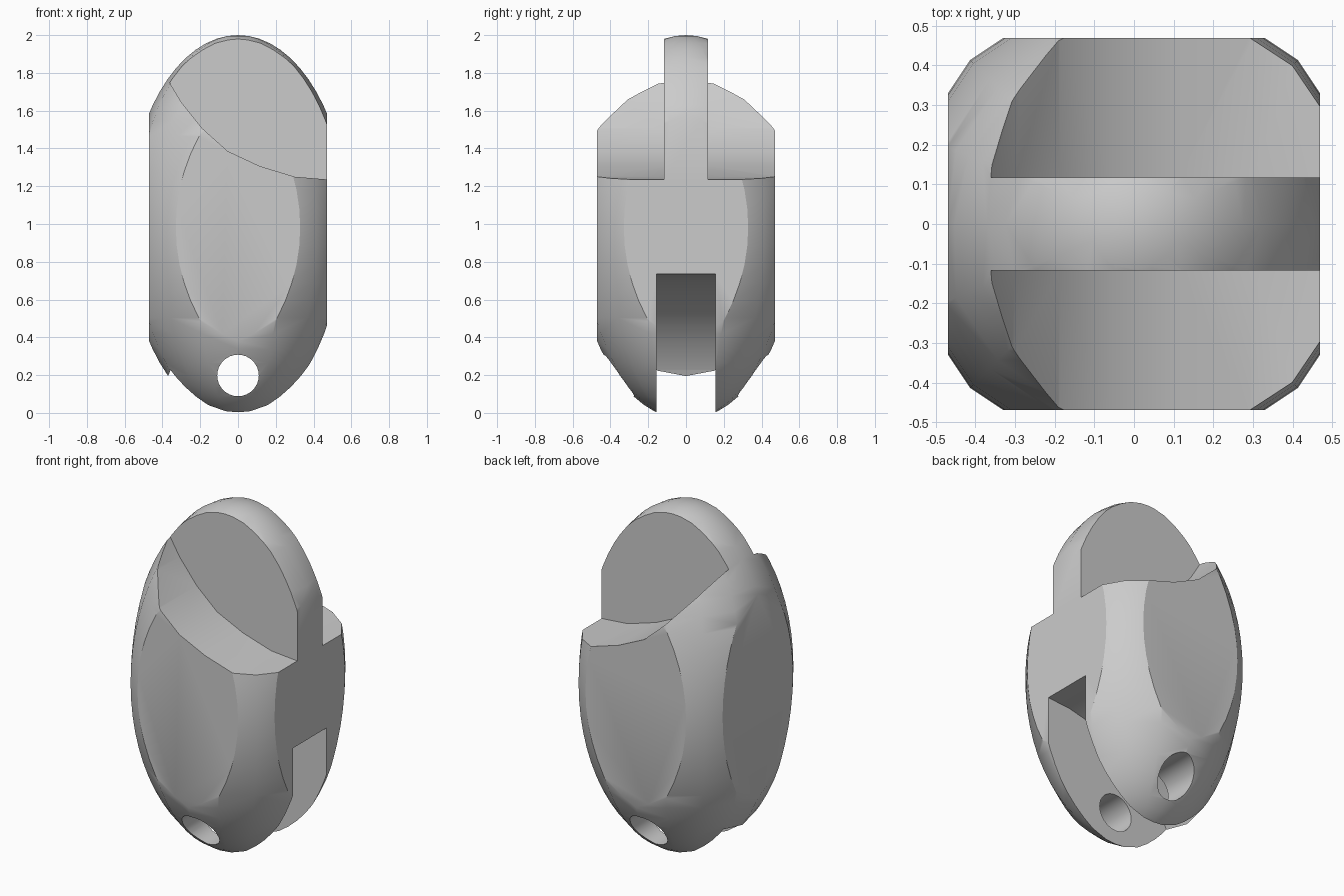
import bpy, bmesh, math
from mathutils import Matrix

if "Cube" in bpy.data.objects:
    bpy.data.objects.remove(bpy.data.objects["Cube"])


def finish(name, bm):
    bmesh.ops.recalc_face_normals(bm, faces=bm.faces)
    mesh = bpy.data.meshes.new(name)
    bm.to_mesh(mesh)
    bm.free()
    ob = bpy.data.objects.new(name, mesh)
    bpy.context.collection.objects.link(ob)
    return ob


def prism(name, profile, y0, y1):
    """Extrude an (x, z) outline along y."""
    bm = bmesh.new()
    face = bm.faces.new([bm.verts.new((x, y0, z)) for x, z in profile])
    ext = bmesh.ops.extrude_face_region(bm, geom=[face])
    moved = [g for g in ext["geom"] if isinstance(g, bmesh.types.BMVert)]
    bmesh.ops.translate(bm, vec=(0, y1 - y0, 0), verts=moved)
    return finish(name, bm)


def cut(ob, tool, operation="DIFFERENCE"):
    mod = ob.modifiers.new("cut", "BOOLEAN")
    mod.object, mod.operation, mod.solver = tool, operation, "EXACT"
    bpy.context.view_layer.objects.active = ob
    bpy.ops.object.modifier_apply(modifier=mod.name)
    bpy.data.objects.remove(tool)


# Tall egg-shaped body
bm = bmesh.new()
bmesh.ops.create_uvsphere(bm, u_segments=16, v_segments=32, radius=1)
bmesh.ops.transform(bm, verts=bm.verts,
                    matrix=Matrix.Translation((0, 0, 0.983))
                    @ Matrix.Diagonal((0.585, 0.585, 1.017, 1)))
body = finish("chain_link_body", bm)

# Four flat sides
F = 0.47
cut(body, prism("flat_sides", [(-F, -1), (F, -1), (F, 3), (-F, 3)], -F, F),
    "INTERSECT")

# Curved shoulders either side of the top tab
shoulder = [(0.8, 1.238), (0.47, 1.236), (0.30, 1.25), (0.114, 1.307),
            (-0.055, 1.386), (-0.188, 1.505), (-0.30, 1.645),
            (-0.375, 1.77), (-0.47, 1.96), (-0.6, 2.3), (0.8, 2.3)]
for side in (-1, 1):
    cut(body, prism("shoulder_cut", shoulder, side * 0.117, side * 0.8))

# Bottom slot with an arched ceiling
R = 0.927
arch = [(0.47 - R * math.sin(a), 0.735 - R + R * math.cos(a))
        for a in (math.radians(i * 9) for i in range(10))]
cut(body, prism("slot_cut", [(0.8, 0.735)] + arch + [(-0.457, -0.4), (0.8, -0.4)],
                -0.155, 0.155))

# Pivot hole through both fork arms
hole = [(0.11 * math.cos(i * math.tau / 32), 0.198 + 0.11 * math.sin(i * math.tau / 32))
        for i in range(32)]
cut(body, prism("pivot_hole", hole, -0.8, 0.8))

body.select_set(True)
bpy.context.view_layer.objects.active = body
bpy.ops.object.shade_smooth_by_angle(angle=math.radians(30))
